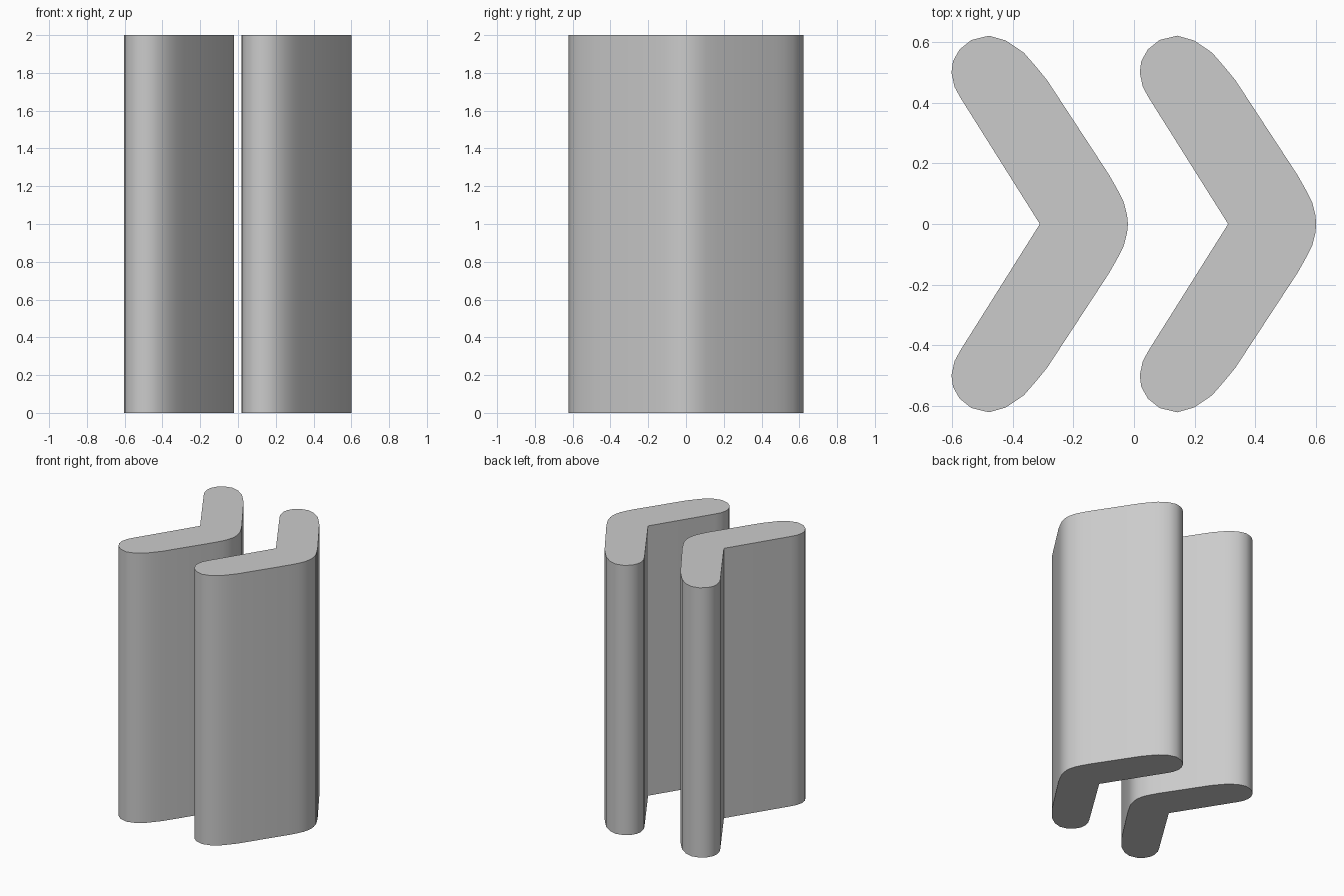
import bpy
import bmesh
import math

cube = bpy.data.objects.get("Cube")
if cube:
    bpy.data.objects.remove(cube, do_unlink=True)

HEIGHT = 2.0
SPACING = 0.622

grey = bpy.data.materials.new("light_grey")
grey.use_nodes = True
colour = (0.6, 0.6, 0.6, 1.0)
grey.diffuse_color = colour
grey.node_tree.nodes["Principled BSDF"].inputs["Base Color"].default_value = colour

# Half outline of the chevron: rounded tip, straight arm, rounded end, inner notch
half = [(0.602, 0.0), (0.599, 0.03), (0.589, 0.07), (0.571, 0.107), (0.54, 0.162),
        (0.335, 0.475), (0.298, 0.52), (0.258, 0.566), (0.199, 0.606), (0.143, 0.622),
        (0.085, 0.608), (0.046, 0.577), (0.024, 0.538), (0.019, 0.5), (0.029, 0.453),
        (0.05, 0.415), (0.311, 0.0)]
outline = half + [(x, -y) for x, y in reversed(half[1:-1])]


def chevron_bar(name, offset):
    """Extrude the chevron outline upward into an upright bar."""
    bm = bmesh.new()
    base = bm.faces.new([bm.verts.new((x + offset, y, 0)) for x, y in outline])
    top = bmesh.ops.extrude_face_region(bm, geom=[base], use_keep_orig=True)["geom"]
    bmesh.ops.translate(bm, vec=(0, 0, HEIGHT),
                        verts=[v for v in top if isinstance(v, bmesh.types.BMVert)])
    bmesh.ops.recalc_face_normals(bm, faces=bm.faces[:])
    mesh = bpy.data.meshes.new(name)
    bm.to_mesh(mesh)
    bm.free()
    mesh.materials.append(grey)
    obj = bpy.data.objects.new(name, mesh)
    bpy.context.collection.objects.link(obj)
    # Smooth rounded walls, crisp end caps and notch
    bpy.ops.object.select_all(action="DESELECT")
    obj.select_set(True)
    bpy.context.view_layer.objects.active = obj
    bpy.ops.object.shade_smooth_by_angle(angle=math.radians(35))


chevron_bar("left_chevron_bar", 0.0)
chevron_bar("right_chevron_bar", -SPACING)
